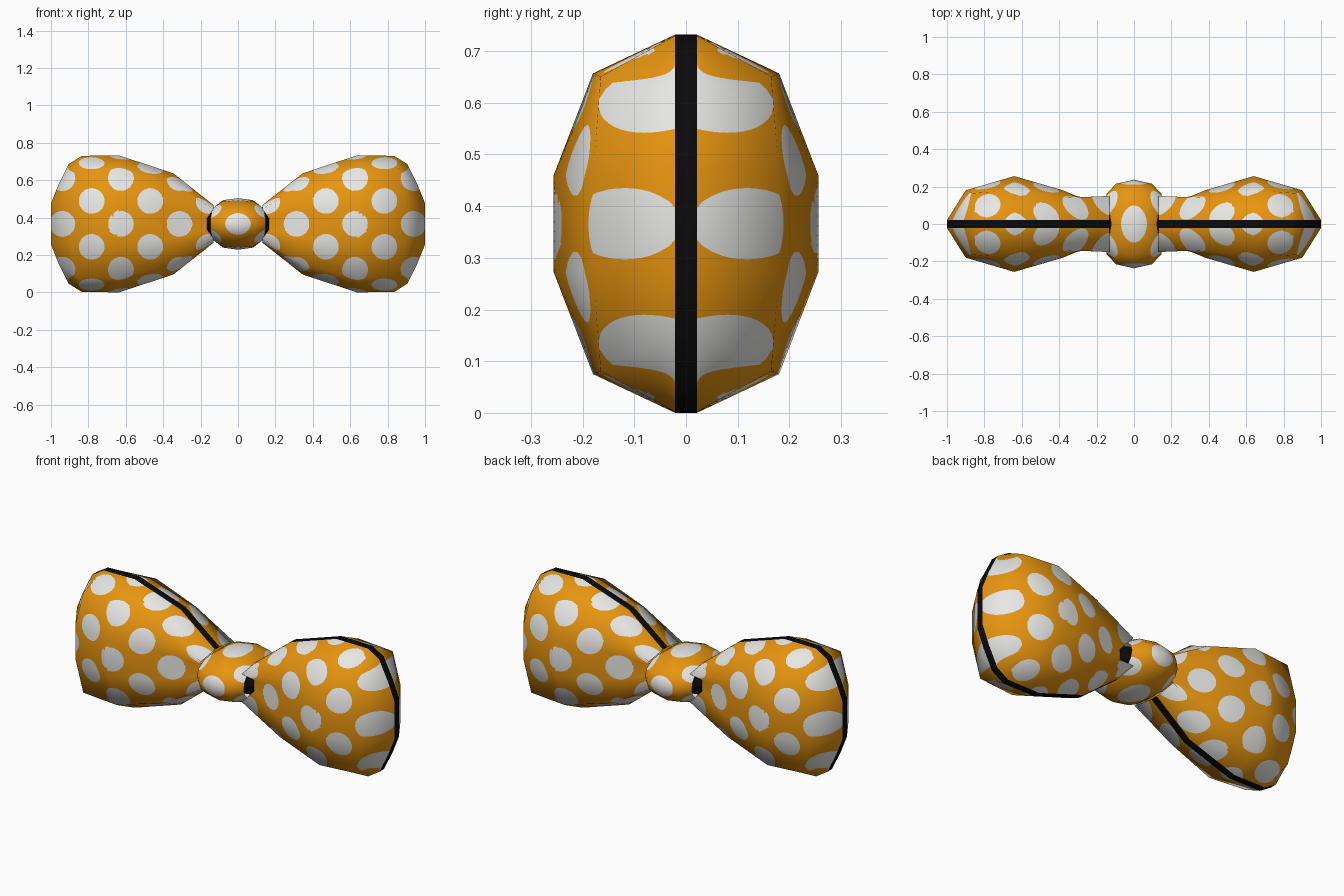
import bpy, bmesh, math
from mathutils import Vector

if "Cube" in bpy.data.objects:
    bpy.data.objects.remove(bpy.data.objects["Cube"])

C = 0.366                                   # height of the centre line
DX, DZ, R = 0.1565, 0.1225, 0.069           # dot grid half steps and dot radius


def material(name, col):
    m = bpy.data.materials.new(name)
    m.diffuse_color = (*col, 1)
    m.use_nodes = True
    m.node_tree.nodes["Principled BSDF"].inputs["Base Color"].default_value = m.diffuse_color
    return m


MATS = [material("orange cloth", (0.80, 0.30, 0.005)),
        material("white dots", (0.80, 0.80, 0.78)),
        material("black piping", (0.003, 0.003, 0.003))]


def dot(p):
    """Signed distance from the nearest dot edge in pattern space."""
    best = 9
    i0, j0 = round(p.x / DX), round((p.y - C) / DZ)
    for i in range(i0 - 1, i0 + 2):
        for j in range(j0 - 2, j0 + 3):
            if (i + j) % 2 == 0:
                best = min(best, math.hypot(p.x - i * DX, p.y - C - j * DZ))
    return best - R


def finish(name, bm, pat, cuts):
    """Keep the coarse smooth normals, cut the dots in and make the object."""
    bmesh.ops.recalc_face_normals(bm, faces=bm.faces[:])
    bm.normal_update()
    nor = bm.verts.layers.float_vector.new("nor")
    for v in bm.verts:
        v[nor] = v.normal
    bmesh.ops.subdivide_edges(bm, edges=bm.edges[:], cuts=cuts, use_grid_fill=True)
    bmesh.ops.triangulate(bm, faces=bm.faces[:])
    new = []
    for e in bm.edges[:]:
        a, b = e.verts
        da, db = dot(a[pat]), dot(b[pat])
        if da * db < 0:
            f = da / (da - db)
            if 0.02 < f < 0.98:
                p, n = a[pat].lerp(b[pat], f), a[nor].lerp(b[nor], f)
                v = bmesh.utils.edge_split(e, a, f)[1]
                v[pat], v[nor] = p, n
                new.append(v)
    bmesh.ops.connect_verts(bm, verts=new)
    for f in bm.faces:
        f.smooth = True
        mid = sum((v[pat] for v in f.verts), Vector()) / len(f.verts)
        if f.material_index == 0 and dot(mid) < 0:
            f.material_index = 1
    normals = [v[nor].normalized() for v in bm.verts]
    me = bpy.data.meshes.new(name)
    bm.to_mesh(me)
    bm.free()
    for m in MATS:
        me.materials.append(m)
    me.normals_split_custom_set_from_vertices(normals)
    ob = bpy.data.objects.new(name, me)
    bpy.context.collection.objects.link(ob)
    return ob


# wing columns from knot to tip; each has (x, y, height above centre) from seam to middle
WING = [[(.13, .021, .10), (.13, .15, .08), (.165, .09, .03)],
        [(.345, .021, .27), (.36, .14, .22), (.38, .18, .08)],
        [(.635, .021, .366), (.64, .18, .291), (.64, .256, .094)],
        [(.835, .021, .364), (.86, .165, .285), (.90, .18, .094)],
        [(.905, .021, .32), (.96, .021, .21), (1.0, .021, .11)]]


def wing(name, sx):
    bm = bmesh.new()
    pat = bm.verts.layers.float_vector.new("pat")
    sides = []
    for sy in (-1, 1):
        grid = []
        for col in WING:
            line = []
            for r in range(6):
                k, sz = (r, 1) if r < 3 else (5 - r, -1)
                x, y, h = col[k]
                v = bm.verts.new((sx * x, sy * y, C + sz * h))
                q = h
                if k == 0:                   # the pattern wraps over the rim
                    q = col[1][2] + math.hypot(y - col[1][1], h - col[1][2])
                v[pat] = Vector((sx * x, C + sz * q, 0))
                line.append(v)
            grid.append(line)
        for a, b in zip(grid, grid[1:]):
            for r in range(5):
                bm.faces.new((a[r], a[r + 1], b[r + 1], b[r]))
        rim = [c[0] for c in grid] + grid[-1][1:5] + [c[5] for c in reversed(grid)]
        sides.append(rim)
    # black piping around the rim
    f, b = sides
    for i in range(len(f) - 1):
        bm.faces.new((f[i], f[i + 1], b[i + 1], b[i])).material_index = 2
    return finish(name, bm, pat, 9)


wing("left_wing", -1)
wing("right_wing", 1)

# knot: a barrel of rings around the x axis
bm = bmesh.new()
pat = bm.verts.layers.float_vector.new("pat")
N = 16
rings = []
for s, ry, rz in [(-1, .16, .095), (-.65, .215, .127), (0, .237, .138),
                  (.65, .215, .127), (1, .16, .095)]:
    ring = []
    for i in range(N):
        t = 2 * math.pi * i / N
        x = s * (.122 + .026 * abs(math.cos(t)))
        v = bm.verts.new((x, -ry * math.cos(t), C + rz * math.sin(t)))
        a = t if t <= math.pi else 2 * math.pi - t
        v[pat] = Vector((x, C + a / (math.pi / 2) * 2 * DZ, 0))
        ring.append(v)
    rings.append(ring)
for a, b in zip(rings, rings[1:]):
    for i in range(N):
        j = (i + 1) % N
        bm.faces.new((a[i], a[j], b[j], b[i]))
finish("knot", bm, pat, 4)

# black core seen in the folds beside the knot
bm = bmesh.new()
rings = []
for x, ry, rz in [(-.165, .10, .03), (-.135, .15, .075), (.135, .15, .075), (.165, .10, .03)]:
    rings.append([bm.verts.new((x, ry * math.cos(i * math.pi / 6),
                                C + rz * math.sin(i * math.pi / 6))) for i in range(12)])
for a, b in zip(rings, rings[1:]):
    for i in range(12):
        j = (i + 1) % 12
        bm.faces.new((a[i], a[j], b[j], b[i]))
bm.faces.new(rings[0])
bm.faces.new(rings[-1])
bmesh.ops.recalc_face_normals(bm, faces=bm.faces[:])
me = bpy.data.meshes.new("core")
bm.to_mesh(me)
bm.free()
me.materials.append(MATS[2])
bpy.context.collection.objects.link(bpy.data.objects.new("core", me))
